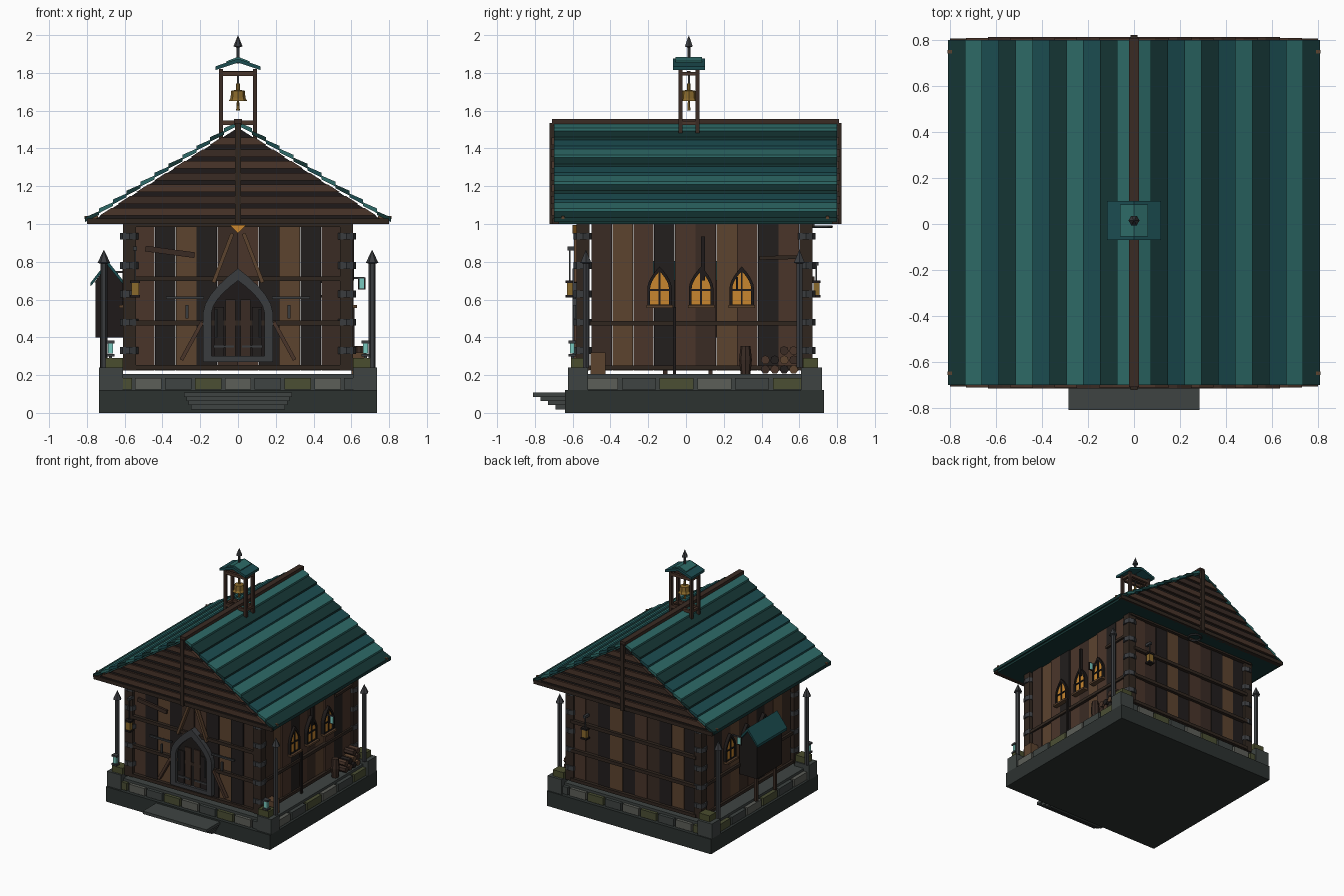
import bpy, bmesh, math, random
from mathutils import Vector, Matrix

if "Cube" in bpy.data.objects:
    bpy.data.objects.remove(bpy.data.objects["Cube"])
random.seed(4)
CY = 0.05  # wall centre in y


def mat(name, hexcol):
    m = bpy.data.materials.new(name)
    c = [int(hexcol[i:i + 2], 16) / 255 for i in (0, 2, 4)]
    m.diffuse_color = [x / 12.92 if x < 0.04 else ((x + 0.055) / 1.055) ** 2.4 for x in c] + [1]
    m.use_nodes = True
    m.node_tree.nodes["Principled BSDF"].inputs["Base Color"].default_value = m.diffuse_color
    return m


WOOD = [mat("wood_%d" % i, h) for i, h in enumerate(("3a2b24", "4a352a", "221e1d", "5c432f", "30261f"))]
TEAL = [mat("teal_%d" % i, h) for i, h in enumerate(("153534", "2d6a67", "1b4c50"))]
STONE = [mat("stone_%d" % i, h) for i, h in enumerate(("4b4f34", "5c5e58", "3e4442"))]
SLAB, MOSS = mat("slab", "2c3230"), mat("moss", "4a4d2e")
IRON, DARK = mat("iron", "3a3c3f"), mat("dark", "1e1a19")
GLOW, GOLD, CYAN = mat("glow", "c8862f"), mat("gold", "8a6a2c"), mat("cyan", "79c9bf")


def finish(name, bm, m):
    bmesh.ops.recalc_face_normals(bm, faces=bm.faces)
    me = bpy.data.meshes.new(name)
    bm.to_mesh(me)
    bm.free()
    me.materials.append(m)
    o = bpy.data.objects.new(name, me)
    bpy.context.collection.objects.link(o)
    return o


def box(name, x, y, z, m):
    """x, y, z are (min, max) ranges"""
    bm = bmesh.new()
    bmesh.ops.create_cube(bm, size=1)
    for v in bm.verts:
        v.co = [r[0] if c < 0 else r[1] for c, r in zip(v.co, (x, y, z))]
    return finish(name, bm, m)


def beam(name, p, q, w, d, m, n=4):
    """bar between two points, w x d section"""
    p, q = Vector(p), Vector(q)
    bm = bmesh.new()
    bmesh.ops.create_cone(bm, cap_ends=True, segments=n, radius1=0.5, radius2=0.5, depth=(q - p).length)
    k = 2 ** 0.5 if n == 4 else 1
    if n == 4:
        bm.transform(Matrix.Rotation(math.pi / 4, 4, 'Z'))
    bm.transform(Matrix.Diagonal((w * k, d * k, 1, 1)))
    bm.transform(Matrix.Translation((p + q) / 2) @ (q - p).to_track_quat('Z', 'Y').to_matrix().to_4x4())
    return finish(name, bm, m)


def at(axis, t, p):
    return (t, p[0], p[1]) if axis == 'x' else (p[0], t, p[1])


def prism(name, pts, axis, a, b, m):
    bm = bmesh.new()
    A, B = [[bm.verts.new(at(axis, t, p)) for p in pts] for t in (a, b)]
    bm.faces.new(A)
    bm.faces.new(B)
    for i in range(len(pts)):
        j = (i + 1) % len(pts)
        bm.faces.new((A[i], A[j], B[j], B[i]))
    return finish(name, bm, m)


def ring(name, outer, inner, axis, a, b, m):
    bm = bmesh.new()
    R = [[bm.verts.new(at(axis, t, p)) for p in L] for L, t in ((outer, a), (outer, b), (inner, b), (inner, a))]
    for i in range(len(outer)):
        j = (i + 1) % len(outer)
        for k in range(4):
            l = (k + 1) % 4
            bm.faces.new((R[k][i], R[k][j], R[l][j], R[l][i]))
    return finish(name, bm, m)


def lathe(name, x, y, prof, n, m):
    bm = bmesh.new()
    vs = [bm.verts.new((r, 0, z)) for r, z in prof]
    es = [bm.edges.new(e) for e in zip(vs, vs[1:])]
    bmesh.ops.spin(bm, geom=vs + es, cent=(0, 0, 0), axis=(0, 0, 1), angle=2 * math.pi, steps=n)
    bmesh.ops.remove_doubles(bm, verts=bm.verts, dist=1e-4)
    bm.transform(Matrix.Translation((x, y, 0)))
    return finish(name, bm, m)


def arch(c, w, z0, zs, z1, n=5):
    side = [(w * (1 - (i / n) ** 1.7), zs + (z1 - zs) * i / n) for i in range(n)]
    half = [(w, z0)] + side
    return [(c + x, z) for x, z in half] + [(c, z1)] + [(c - x, z) for x, z in reversed(half)]


# stone base with a course of blocks
box("base_slab", (-.735, .735), (-.64, .73), (0, .12), SLAB)
box("base_core", (-.69, .69), (-.595, .685), (.12, .205), STONE[2])
for i in range(9):
    x = -.632 + i * .158
    for y in (-.6, .69):
        box("course_block", (x - .07, x + .07), (y - .02, y + .02), (.125, .185), STONE[i % 3])
for i in range(6):
    y = -.45 + i * .2
    for s in (-1, 1):
        box("course_block", (s * .7 - .02, s * .7 + .02), (y - .09, y + .09), (.125, .185), STONE[(i + 1) % 3])
# entrance steps, widest slab on top
for i in range(4):
    box("step", (-.285 + i * .012, .285 - i * .012), (-.81 + i * .04, -.6), (.085 - i * .022, .108 - i * .022), STONE[2])

# corner piers, spears, wall posts with iron clasps
for s in (-1, 1):
    for y0, y1, ys, yp, f in ((-.625, -.52, -.53, -.545, -1), (.61, .72, .60, .635, 1)):
        box("corner_pier", (s * .672 - .063, s * .672 + .063), (y0, y1), (.12, .24), STONE[2])
        box("moss_cap", (s * .655 - .047, s * .655 + .047), (yp + f * .025 - .04, yp + f * .025 + .04), (.24, .29), MOSS)
        lathe("spear", s * .71, ys, [(0, .24), (.018, .24), (.018, .79), (.033, .795), (0, .865)], 6, IRON)
        box("wall_post", (s * .575 - .035, s * .575 + .035), (yp - .035, yp + .035), (.225, 1), WOOD[4])
        for z in (.33, .48, .63, .78, .935):
            o = beam("post_clasp", (s * .575, yp, z - .018), (s * .575, yp, z + .018), .1, .1, IRON, 8)
    # small lanterns on the front piers
    box("pier_lantern", (s * .675 - .014, s * .675 + .014), (-.615, -.59), (.315, .37), CYAN)
    for z in (.305, .375):
        box("pier_lantern_frame", (s * .675 - .022, s * .675 + .022), (-.622, -.583), (z - .007, z + .007), IRON)
    beam("pier_lantern_foot", (s * .675, -.6, .24), (s * .675, -.6, .3), .015, .015, IRON)

# plank walls
for i in range(10):
    x = -.495 + i * .11
    for f in (-1, 1):
        y = CY + f * (.6 + random.choice((0, .006, .012)))
        box("wall_plank", (x - .054, x + .054), sorted((y, CY + f * .57)), (.225, 1), WOOD[(1, 2, 3, 2, 0)[(i + (f > 0)) % 5]])
        xx = f * (.583 + random.choice((0, .005, .01)))
        y = CY - .495 + i * .11
        box("side_plank", sorted((xx, f * .555)), (y - .054, y + .054), (.225, 1), WOOD[(0, 3, 1, 2, 1)[i % 5]])
for f in (-1, 1):
    for z in (.24, .475, .71):
        y = CY + f * .615
        box("wall_rail", (-.56, .56), (y - .014, y + .014), (z - .013, z + .013), WOOD[4])
    for z in (.24, .475):
        box("side_rail", (f * .595 - .012, f * .595 + .012), (-.53, .63), (z - .012, z + .012), WOOD[4])
    box("top_beam", (-.6, .6), (CY + f * .6 - .03, CY + f * .6 + .03), (.985, 1.02), WOOD[4])

# door with pointed stone frame
ring("door_frame", arch(0, .185, .27, .53, .765), arch(0, .14, .30, .53, .70), 'y', -.6, -.55, IRON)
prism("door", arch(0, .142, .30, .53, .70), 'y', -.575, -.55, DARK)
for s in (-1, 1):
    for k in (0, 1):
        x = s * (.04 + .06 * k)
        box("door_plank", (x - .026, x + .026), (-.583, -.57), (.3, .6 - .04 * k), WOOD[2 * k])
    beam("door_handle", (s * .115, -.59, .4), (s * .115, -.59, .55), .014, .014, IRON, 6)
    box("door_bar", sorted((s * .02, s * .13)), (-.59, -.57), (.345, .358), IRON)
    beam("hinge_strap", (s * .18, -.59, .61), (s * .38, -.59, .61), .014, .014, IRON)
    beam("hinge_cross", (s * .27, -.59, .5), (s * .27, -.59, .57), .014, .014, IRON)
    beam("door_brace", (s * .03, -.578, .95), (s * .13, -.578, .69), .03, .02, WOOD[3])
    beam("low_brace", (s * .19, -.578, .48), (s * .3, -.578, .28), .03, .02, WOOD[1])
beam("loose_board", (-.49, -.58, .87), (-.23, -.58, .835), .018, .03, WOOD[0])
prism("gable_lamp", [(-.045, .995), (.045, .995), (0, .95)], 'y', -.6, -.57, GLOW)

# pointed side windows
for s in (-1, 1):
    for c in (-.14, .08, .295):
        a, b = sorted((s * .57, s * .612))
        ring("window_frame", arch(c, .065, .56, .66, .775), arch(c, .05, .575, .66, .75), 'x', a, b, DARK)
        prism("window_glass", arch(c, .052, .57, .66, .755), 'x', *sorted((s * .57, s * .602)), GLOW)
        xr = sorted((s * .59, s * .609))
        box("window_muntin", xr, (c - .005, c + .005), (.575, .75), DARK)
        box("window_muntin", xr, (c - .05, c + .05), (.645, .655), DARK)
        box("window_sill", sorted((s * .59, s * .63)), (c - .07, c + .07), (.555, .57), WOOD[3])
    # open sash with tinted pane
    y, z = (.27, .685) if s > 0 else (.25, .715)
    xr = sorted((s * .635, s * .675))
    box("open_sash", xr, (y - .004, y + .004), (z - .033, z + .033), DARK)
    box("sash_pane", (xr[0] + .007, xr[1] - .007), (y - .006, y + .006), (z - .026, z + .026), CYAN)
    beam("sash_arm", (s * .59, y, z + .03), (s * .67, y, z + .03), .01, .01, IRON)

# roof strips, overlapping up to the ridge
N, SL = 11, .52 / .81
for s in (-1, 1):
    for i in range(N):
        x0, x1 = .81 * (1 - i / N), .81 * (1 - (i + 1) / N)
        z0, z1 = 1.015 + SL * (.81 - x0), 1.015 + SL * (.81 - x1)
        prism("roof_strip", [(s * x0, z0 - .005), (s * x1, z1 - .015), (s * x1, z1 + .005), (s * x0, z0 + .02)],
              'y', -.7, .8, TEAL[i % 3])
    for y in (-.65, .75):
        beam("rafter_end", (s * .74, y, 1.035), (s * .812, y, 1.035), .016, .016, WOOD[3])
box("ridge_beam", (-.022, .022), (-.71, .81), (1.525, 1.555), WOOD[0])
box("soffit", (-.79, .79), (-.69, .79), (1.0, 1.018), TEAL[0])

# gable ends with spaced boards
for f, y in ((-1, -.69), (1, .79)):
    prism("gable_back", [(-.78, 1.01), (.78, 1.01), (0, 1.51)], 'y', y - .01, y + .005, DARK)
    box("gable_sill", (-.8, .8), (y - .018, y + .018), (1.0, 1.03), WOOD[4])
    for k in range(7):
        z = 1.045 + k * .062
        w0, w1 = [(1.515 - q) / SL for q in (z, z + .04)]
        yy = y + f * (.012 + .004 * (k % 2))
        prism("gable_board", [(-w0, z), (w0, z), (w1, z + .04), (-w1, z + .04)], 'y', yy - .01, yy + .008, WOOD[(1, 0)[k % 2]])
    box("gable_post", (-.016, .016), (y + f * .02 - .012, y + f * .02 + .012), (1.0, 1.535), WOOD[4])
bpy.ops.mesh.primitive_torus_add(major_radius=.05, minor_radius=.008, major_segments=12, minor_segments=6, location=(0, .72, .985))
bpy.context.object.name = "back_ring"
bpy.context.object.data.materials.append(IRON)

# bell turret
for s in (-1, 1):
    for y in (-.03, .06):
        box("turret_post", (s * .09 - .011, s * .09 + .011), (y - .011, y + .011), (1.44, 1.82), WOOD[0])
    for z in (1.535, 1.795):
        box("turret_side_rail", (s * .09 - .01, s * .09 + .01), (-.03, .06), (z - .01, z + .01), WOOD[1])
    prism("turret_roof", [(s * .118, 1.815), (0, 1.855), (0, 1.875), (s * .118, 1.835)], 'y', -.07, .1, TEAL[2])
    prism("turret_roof_cap", [(s * .06, 1.85), (0, 1.87), (0, 1.885), (s * .06, 1.862)], 'y', -.055, .085, TEAL[1])
for y in (-.03, .06):
    for z in (1.535, 1.795):
        box("turret_rail", (-.1, .1), (y - .01, y + .01), (z - .012, z + .012), WOOD[1])
box("bell_yoke", (-.09, .09), (.005, .025), (1.79, 1.81), WOOD[0])
lathe("bell", 0, .015, [(0, 1.745), (.01, 1.745), (.01, 1.71), (.036, 1.705), (.04, 1.665), (.05, 1.65), (0, 1.65)], 8, GOLD)
lathe("clapper", 0, .015, [(0, 1.65), (.006, 1.65), (.01, 1.6), (0, 1.6)], 6, GOLD)
beam("bell_rod", (0, .015, 1.74), (0, .015, 1.8), .01, .01, IRON)
lathe("finial", 0, .015, [(0, 1.85), (.009, 1.85), (.009, 1.935), (.024, 1.94), (0, 2)], 6, IRON)

# hanging lanterns front and back
for x, y, f, zt in ((-.545, -.615, -1, .87), (.42, .69, 1, .79)):
    box("lantern_glass", (x - .02, x + .02), (y - .016, y + .016), (.625, .69), GOLD)
    for z in (.618, .695):
        box("lantern_cap", (x - .026, x + .026), (y - .022, y + .022), (z - .007, z + .007), DARK)
    beam("lantern_rod", (x, y, .69), (x, y, zt), .008, .008, IRON)
    beam("lantern_hook", (x, y - f * .05, zt), (x, y + f * .012, zt), .02, .02, IRON)

# raised cabinet on the left side
box("cabinet", (-.755, -.6), (-.15, .17), (.4, .7), DARK)
for s in (-1, 1):
    prism("cabinet_roof", [(-.69, .805), (-.69, .78), (-.69 + s * .09, .67), (-.69 + s * .09, .69)], 'y', -.18, .2, TEAL[2])
    beam("cabinet_leg", (-.72, .01 + s * .12, .2), (-.72, .01 + s * .12, .4), .022, .022, WOOD[0])
prism("cabinet_gable", [(-.76, .69), (-.61, .69), (-.69, .785)], 'y', -.15, .17, DARK)

# crate, barrel, log pile, pole and boards on the right side
box("crate", (.6, .67), (-.505, -.425), (.2, .32), WOOD[3])
lathe("barrel", .65, .315, [(0, .205), (.026, .205), (.034, .28), (.026, .355), (0, .355)], 8, WOOD[0])
for i in range(4):
    for k in range(3 if i > 1 else 2):
        y = .42 + i * .05
        beam("log", (.6, y, .23 + k * .05), (.68, y, .23 + k * .05), .048, .048, WOOD[(i + k) % 4], 7)
beam("pole", (.61, -.06, .205), (.61, -.06, .56), .015, .015, DARK)
beam("window_strut", (.605, .09, .7), (.605, .09, .935), .02, .02, DARK)
beam("side_board", (.6, .39, .82), (.6, .61, .825), .02, .02, WOOD[4])
